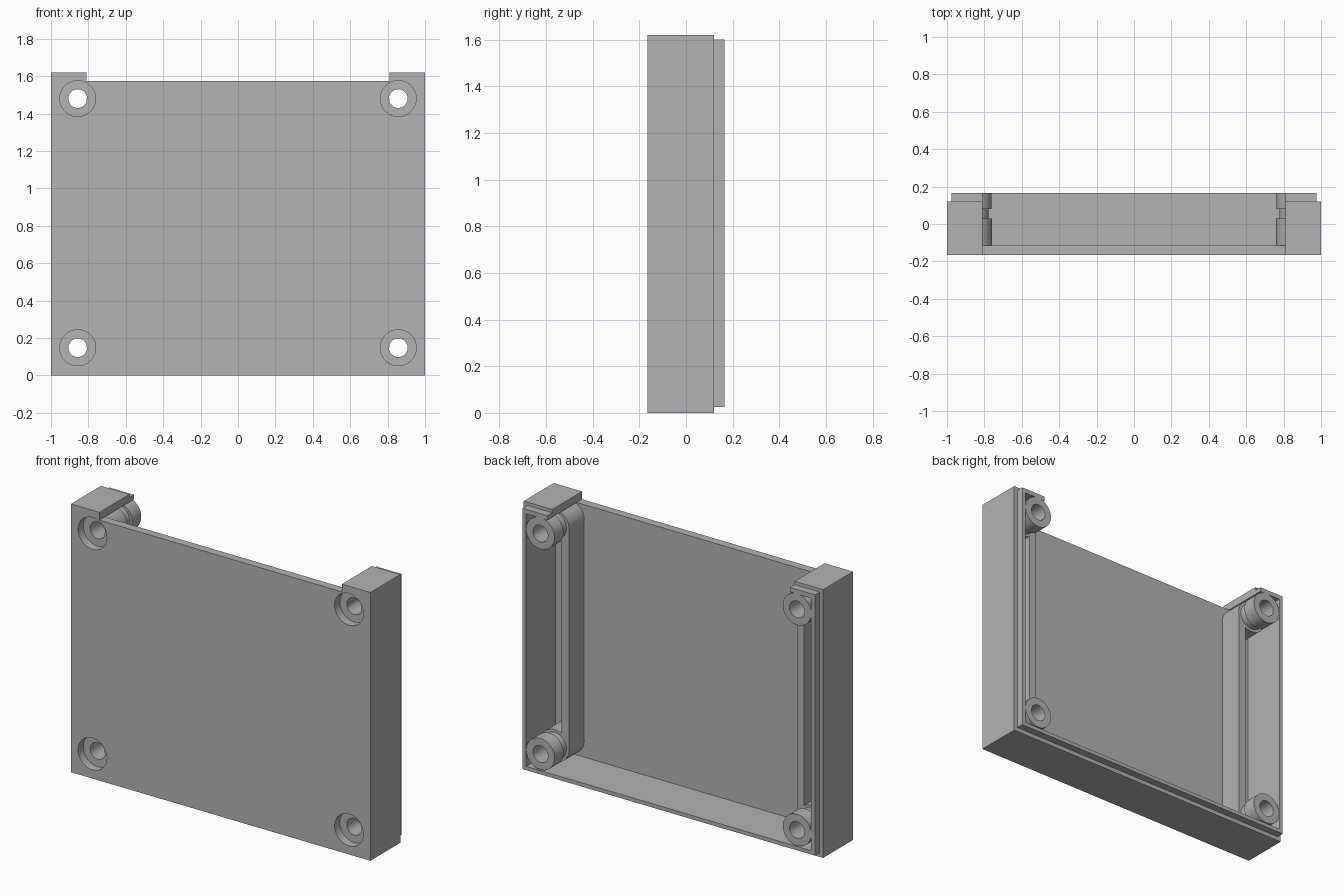
import bpy
import bmesh
from math import cos, sin, tau

cube = bpy.data.objects.get("Cube")
if cube:
    bpy.data.objects.remove(cube, do_unlink=True)

grey = bpy.data.materials.new("plain grey")
grey.use_nodes = True
colour = (0.45, 0.45, 0.45, 1)
grey.diffuse_color = colour
grey.node_tree.nodes["Principled BSDF"].inputs["Base Color"].default_value = colour

FRONT, FLOOR, RIM, BACK = -0.165, -0.115, 0.12, 0.165
POST_X, POST_Z = 0.857, (0.148, 1.48)
CUT_X, SHELF = 0.81, 1.573
SEGMENTS = 48


def finish(name, bm, smooth=False):
    bmesh.ops.recalc_face_normals(bm, faces=bm.faces)
    mesh = bpy.data.meshes.new(name)
    bm.to_mesh(mesh)
    bm.free()
    mesh.materials.append(grey)
    obj = bpy.data.objects.new(name, mesh)
    bpy.context.collection.objects.link(obj)
    if smooth:
        bpy.ops.object.select_all(action='DESELECT')
        obj.select_set(True)
        bpy.context.view_layer.objects.active = obj
        bpy.ops.object.shade_smooth_by_angle()
    return obj


def slab(name, outline, y0, y1):
    """Extrude an (x, z) outline from y0 to y1."""
    bm = bmesh.new()
    face = bm.faces.new([bm.verts.new((x, y0, z)) for x, z in outline])
    moved = bmesh.ops.extrude_face_region(bm, geom=[face])["geom"]
    verts = [v for v in moved if isinstance(v, bmesh.types.BMVert)]
    bmesh.ops.translate(bm, verts=verts, vec=(0, y1 - y0, 0))
    return finish(name, bm)


def mirrored(half):
    return half + [(-x, z) for x, z in reversed(half)]


def circle(cx, cz, r):
    return [(cx + r * cos(tau * i / SEGMENTS), cz + r * sin(tau * i / SEGMENTS))
            for i in range(SEGMENTS)]


def wall_outline(side, bottom, top):
    """U-shaped frame with short returns at the top corners."""
    outer = [(CUT_X, SHELF), (CUT_X, top), (side, top), (side, bottom)]
    inner = [(-0.952, 0.048), (-0.952, SHELF), (-CUT_X, SHELF)]
    left_outer = [(-x, z) for x, z in reversed(outer[1:])]
    right_inner = [(-x, z) for x, z in reversed(inner[:2])]
    return outer + left_outer + [inner[2], inner[1], inner[0]] + right_inner[::-1]


# Front plate with screw-head recesses
plate = slab("front_plate", mirrored([(1, 0), (1, 1.62), (CUT_X, 1.62), (CUT_X, SHELF)]),
             FRONT, FLOOR)
for side in (-1, 1):
    for z in POST_Z:
        cutter = slab("recess_cutter", circle(side * POST_X, z, 0.096), FRONT - 0.1, FLOOR + 0.1)
        cutter.hide_render = True
        mod = plate.modifiers.new("recess", 'BOOLEAN')
        mod.operation = 'DIFFERENCE'
        mod.solver = 'EXACT'
        mod.object = cutter
        bpy.context.view_layer.objects.active = plate
        bpy.ops.object.modifier_apply(modifier=mod.name)
        bpy.data.objects.remove(cutter, do_unlink=True)

# Outer walls and the stepped lip behind them
slab("outer_walls", wall_outline(1, 0, 1.62), FLOOR, RIM)
slab("back_lip", wall_outline(0.977, 0.025, 1.6), RIM, BACK)

# Hollow screw posts with a narrow waist for the panel slot
profile = [(0.05, FLOOR), (0.097, FLOOR), (0.097, 0.03), (0.08, 0.03),
           (0.08, 0.08), (0.095, 0.08), (0.095, BACK), (0.05, BACK)]
for side, word in ((-1, "right"), (1, "left")):
    for z, level in zip(POST_Z, ("lower", "upper")):
        bm = bmesh.new()
        rings = [[bm.verts.new((x, y, zz)) for x, zz in circle(side * POST_X, z, r)]
                 for r, y in profile]
        for a, b in zip(rings, rings[1:] + rings[:1]):
            for i in range(SEGMENTS):
                j = (i + 1) % SEGMENTS
                bm.faces.new((a[i], a[j], b[j], b[i]))
        finish(f"{level}_{word}_screw_post", bm, smooth=True)

    # Inner rail joining the two posts
    x0, x1 = side * 0.762, side * CUT_X
    slab(f"{word}_inner_rail", [(x0, POST_Z[0]), (x1, POST_Z[0]), (x1, POST_Z[1]), (x0, POST_Z[1])],
         FLOOR, 0.03)
